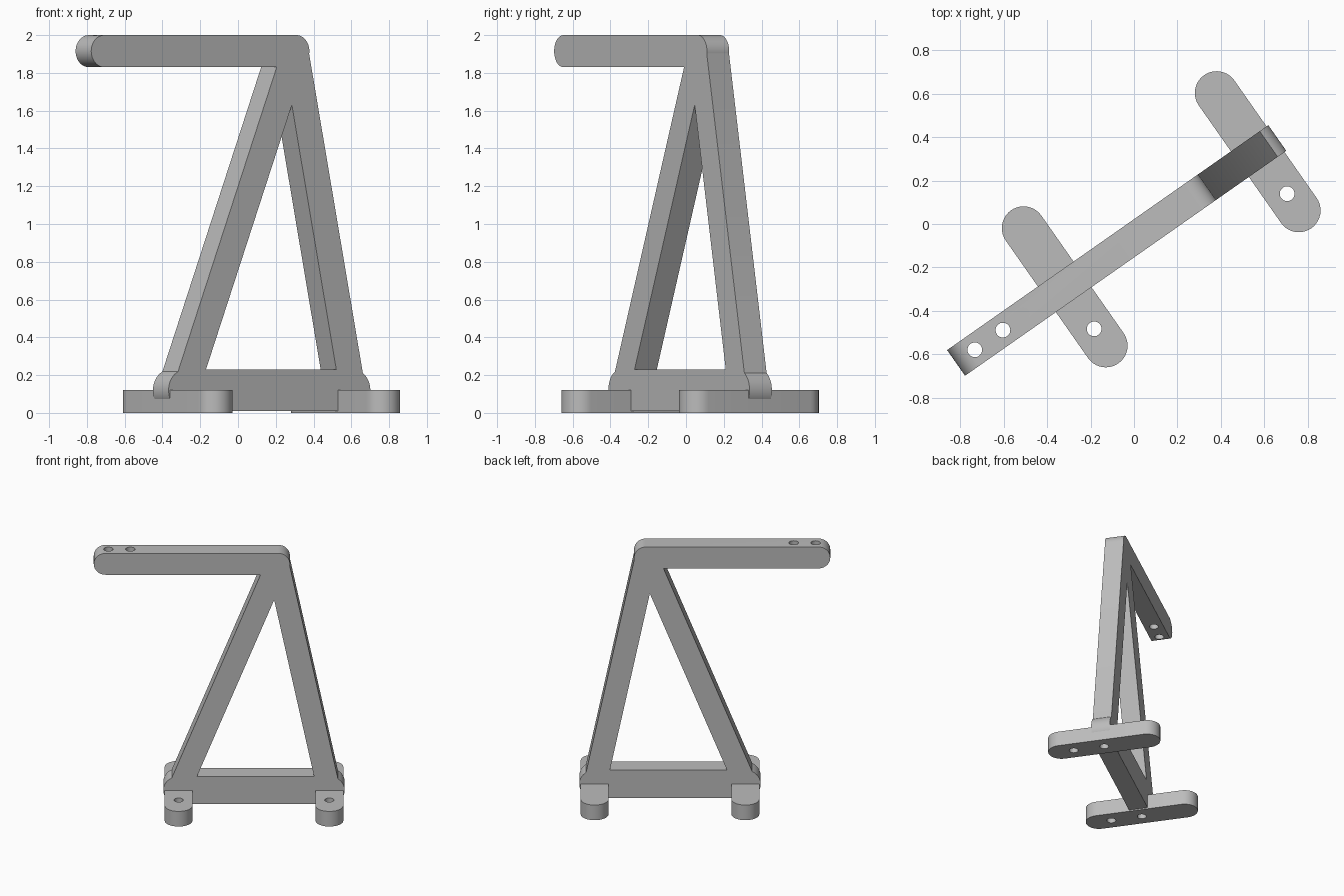
import bpy, bmesh
from math import radians, sin, cos
from mathutils import Matrix, Vector

if "Cube" in bpy.data.objects:
    bpy.data.objects.remove(bpy.data.objects["Cube"])

TURN = radians(35)      # whole bracket is turned about z
MID = -0.054            # centre plane of the frame, across its thickness
HALF = 0.072            # half thickness of the frame
NODES = (-0.427, 0.657) # where the feet sit along the frame
FOOT_R, HOLE_R = 0.1, 0.034

grey = bpy.data.materials.new("plain grey")
grey.use_nodes = True
colour = (0.5, 0.5, 0.5, 1)
grey.diffuse_color = colour
grey.node_tree.nodes["Principled BSDF"].inputs["Base Color"].default_value = colour


def arc(cx, cy, r, start, end, steps=20):
    angles = [radians(start + (end - start) * i / steps) for i in range(steps + 1)]
    return [(cx + r * cos(a), cy + r * sin(a)) for a in angles]


def plate(name, loops, depth, placement):
    """Fill closed 2D loops (later loops are openings) and extrude them."""
    bm = bmesh.new()
    for loop in loops:
        verts = [bm.verts.new((x, y, 0)) for x, y in loop]
        for a, b in zip(verts, verts[1:] + verts[:1]):
            bm.edges.new((a, b))
    bmesh.ops.triangle_fill(bm, edges=bm.edges[:], use_beauty=True)
    grown = bmesh.ops.extrude_face_region(bm, geom=bm.faces[:])["geom"]
    top = [g for g in grown if isinstance(g, bmesh.types.BMVert)]
    bmesh.ops.translate(bm, verts=top, vec=(0, 0, depth))
    bmesh.ops.transform(bm, matrix=placement, verts=bm.verts[:])
    bmesh.ops.recalc_face_normals(bm, faces=bm.faces[:])
    mesh = bpy.data.meshes.new(name)
    bm.to_mesh(mesh)
    bm.free()
    mesh.materials.append(grey)
    obj = bpy.data.objects.new(name, mesh)
    obj.rotation_euler.z = TURN
    bpy.context.collection.objects.link(obj)
    return obj


def drill(obj, u, v, low, high):
    """Cut a round vertical hole."""
    circle = arc(u, v, HOLE_R, 0, 345, 23)
    cutter = plate("drill", [circle], high - low, Matrix.Translation((0, 0, low)))
    cutter.hide_render = True
    mod = obj.modifiers.new("hole", "BOOLEAN")
    mod.operation = "DIFFERENCE"
    mod.solver = "EXACT"
    mod.object = cutter
    bpy.context.view_layer.update()
    bpy.context.view_layer.objects.active = obj
    bpy.ops.object.modifier_apply(modifier=mod.name)
    bpy.data.objects.remove(cutter)


# Frame: rounded base bar, two leaning legs and the overhanging arm
outline = (arc(NODES[0], 0.12, 0.11, 116.5, 270)
           + arc(NODES[1], 0.12, 0.11, -90, 56)
           + arc(0.288, 1.915, 0.085, -10, 90)
           + arc(-0.952, 1.915, 0.085, 90, 270)
           + [(0.162, 1.83)])
opening = [(-0.295, 0.23), (0.547, 0.23), (0.26, 1.63)]
upright = Matrix.Translation((0, MID + HALF, 0)) @ Matrix.Rotation(radians(90), 4, "X")
frame = plate("frame", [outline, opening], 2 * HALF, upright)
for u in (-0.932, -0.774):
    drill(frame, u, MID, 1.75, 2.1)

# Feet: rounded crosswise plates with an open hole and a blind one below the bar
parts = [frame]
for side, u in zip(("right", "left"), NODES):
    pill = arc(u, MID + 0.33, FOOT_R, 0, 180) + arc(u, MID - 0.33, FOOT_R, 180, 360)
    foot = plate(side + "_foot", [pill], 0.12, Matrix.Identity(4))
    drill(foot, u, MID - 0.236, -0.1, 0.3)
    for part in (foot, frame):
        drill(part, u, MID, -0.1, 0.15)
    parts.append(foot)

# Smooth the rounded ends, keep edges sharp
bpy.ops.object.select_all(action="DESELECT")
for part in parts:
    part.select_set(True)
bpy.context.view_layer.objects.active = frame
bpy.ops.object.shade_smooth_by_angle(angle=radians(25))
